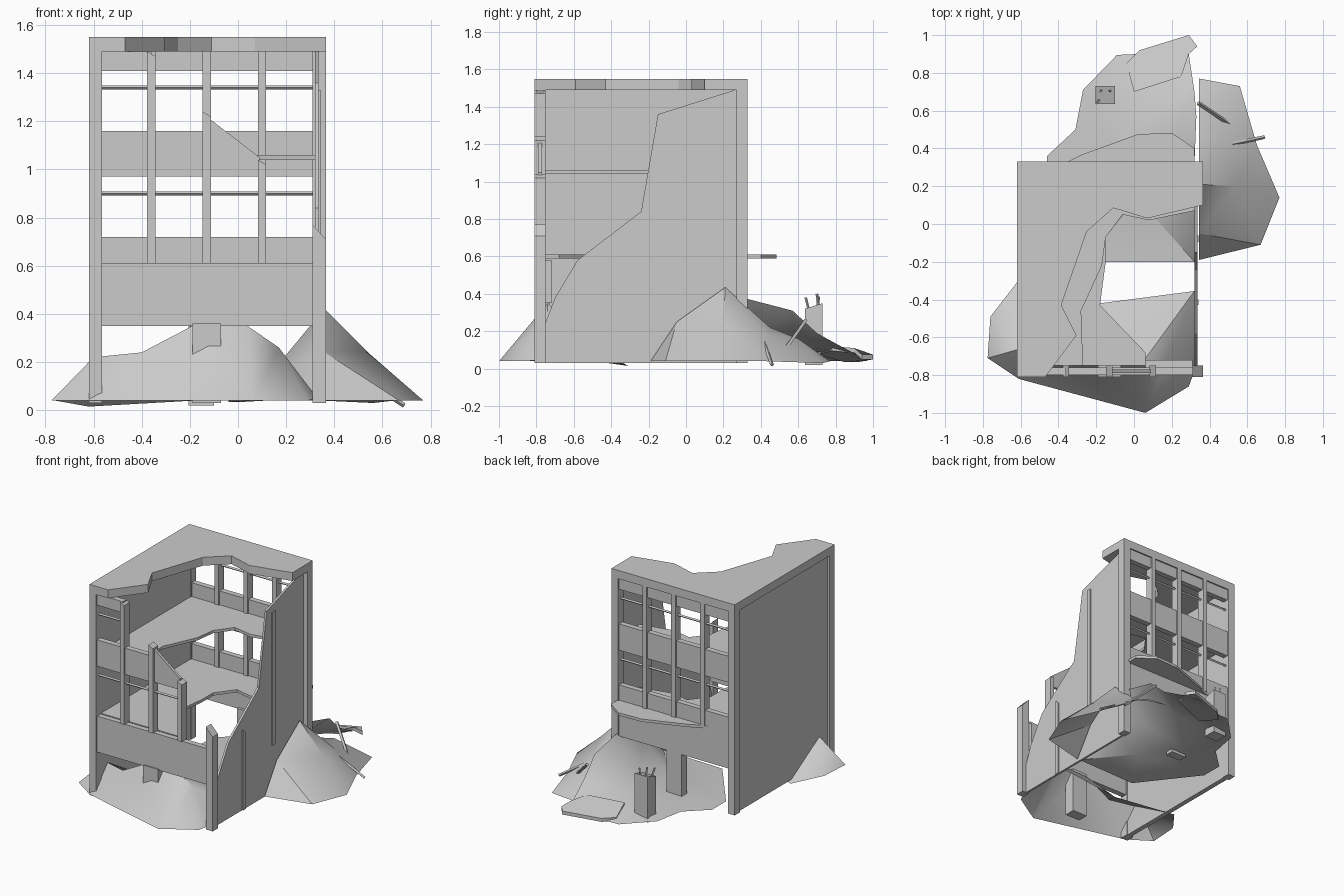
import bpy, bmesh, math
from mathutils import Vector
from mathutils.geometry import delaunay_2d_cdt

if "Cube" in bpy.data.objects:
    bpy.data.objects.remove(bpy.data.objects["Cube"])


def add(name, verts, faces, smooth=False):
    me = bpy.data.meshes.new(name)
    me.from_pydata(verts, [], faces)
    bm = bmesh.new()
    bm.from_mesh(me)
    bmesh.ops.recalc_face_normals(bm, faces=bm.faces)
    bm.to_mesh(me)
    bm.free()
    ob = bpy.data.objects.new(name, me)
    bpy.context.collection.objects.link(ob)
    if smooth:
        bpy.ops.object.select_all(action='DESELECT')
        ob.select_set(True)
        bpy.context.view_layer.objects.active = ob
        bpy.ops.object.shade_smooth_by_angle(angle=math.radians(35))
    return ob


def prism(name, pts, lo, hi, axis='z'):
    """Extrude a 2D outline between lo and hi along the given axis."""
    put = {'z': lambda p, h: (p[0], p[1], h),
           'x': lambda p, h: (h, p[0], p[1]),
           'y': lambda p, h: (p[0], h, p[1])}[axis]
    n = len(pts)
    verts = [put(p, lo) for p in pts] + [put(p, hi) for p in pts]
    faces = [list(range(n)), list(range(n, 2 * n))]
    faces += [[i, (i + 1) % n, (i + 1) % n + n, i + n] for i in range(n)]
    return add(name, verts, faces)


def box(name, x0, x1, y0, y1, z0, z1):
    return prism(name, [(x0, y0), (x1, y0), (x1, y1), (x0, y1)], z0, z1)


def rod(name, a, b, r=0.006):
    a, b = Vector(a), Vector(b)
    d = (b - a).normalized()
    u = d.orthogonal().normalized() * r
    v = d.cross(u)
    ring = [u + v, v - u, -u - v, u - v]
    verts = [a + p for p in ring] + [b + p for p in ring]
    faces = [(0, 1, 2, 3), (4, 5, 6, 7)]
    faces += [(i, (i + 1) % 4, (i + 1) % 4 + 4, i + 4) for i in range(4)]
    return add(name, verts, faces)


def heap(name, rim, inner):
    """Open rubble sheet triangulated over a rim and inner height points."""
    pts = rim + inner
    res = delaunay_2d_cdt([Vector(p[:2]) for p in pts], [],
                          [list(range(len(rim)))], 1, 1e-5)
    verts = [(c.x, c.y, pts[o[0]][2] if o else 0.04)
             for c, o in zip(res[0], res[3])]
    return add(name, verts, [list(f) for f in res[2]], True)


# broken roof and floors
prism('roof', [(-.62, .33), (.365, .33), (.365, .1), (.07, .03), (-.11, .085),
               (-.25, -.04), (-.385, -.43), (-.305, -.59), (-.47, -.81),
               (-.62, -.81)], 1.49, 1.55)
prism('upper_floor', [(-.58, .28), (.32, .28), (.32, .07), (.08, .02), (-.06, .05),
                      (-.15, -.07), (-.17, -.22), (-.28, -.46), (-.27, -.75),
                      (-.58, -.75)], 1.04, 1.06)
prism('lower_floor', [(-.58, .29), (-.35, .33), (-.27, .37), (.02, .475), (.2, .483),
                      (.32, .4), (.32, .08), (.08, .03), (-.05, .06), (-.15, -.07),
                      (-.15, -.2), (-.18, -.43), (.06, -.68), (.06, -.75),
                      (-.58, -.75)], .59, .61)

# corner posts
for n, x in (('left', -.62), ('right', .31)):
    box(n + '_back_post', x, x + .055, .27, .33, .03, 1.49)
box('left_front_post', -.62, -.565, -.81, -.75, .03, 1.49)
prism('right_front_post', [(.31, .03), (.365, .03), (.365, .71), (.31, .77)],
      -.81, -.75, 'y')

# side walls, the right one broken away
box('left_wall', -.605, -.57, -.76, .28, .03, 1.49)
prism('right_wall', [(-.76, .03), (-.75, .25), (-.7, .38), (-.58, .58), (-.24, .84),
                     (-.15, 1.36), (.26, 1.49), (.28, 1.49), (.28, .03)],
      .32, .335, 'x')
box('wall_strip_tall', .33, .342, -.095, -.06, .37, 1.33)
prism('wall_strip_short', [(-.43, .03), (-.4, .03), (-.4, .58), (-.43, .61)],
      .33, .342, 'x')

# back facade bands and mullions
for i, (z0, z1) in enumerate([(.35, .72), (.97, 1.16), (1.41, 1.49)]):
    box('back_band_%d' % i, -.57, .315, .28, .32, z0, z1)
for i, x in enumerate((-.36, -.13, .1)):
    box('back_mullion_%d' % i, x - .017, x + .017, .27, .33, .61, 1.49)

# front facade, stepping down towards the broken corner
box('front_band_low', -.57, .315, -.8, -.76, .35, .61)
box('front_band_mid', -.57, -.13, -.8, -.76, .97, 1.16)
prism('front_band_broken', [(-.13, .97), (.09, .97), (.09, 1.05), (-.13, 1.22)],
      -.79, -.77, 'y')
box('front_band_top', -.57, -.36, -.8, -.76, 1.41, 1.49)
box('front_ledge', .06, .31, -.76, -.72, .35, .58)
for i, (x, top) in enumerate(((-.36, 1.49), (-.13, 1.24), (.1, 1.04))):
    prism('front_mullion_%d' % i,
          [(x - .017, .61), (x + .017, .61), (x + .017, top - .02), (x - .017, top)],
          -.81, -.75, 'y')

# thin window bars
bays = [(-.565, -.377), (-.343, -.147), (-.113, .083), (.117, .31)]
for i, (x0, x1) in enumerate(bays):
    for z in (.9, 1.34):
        rod('back_bar', (x0, .3, z), (x1, .3, z))
        if (z < 1 and i < 3) or i == 0:
            rod('front_bar', (x0, -.78, z), (x1, -.78, z))

# ground columns and broken stub with bars
box('front_column', -.19, -.07, -.81, -.73, .03, .36)
box('back_column', -.19, -.07, .26, .32, .03, .36)
prism('column_stub', [(.635, .02), (.73, .02), (.73, .35), (.635, .32)],
      -.205, -.1, 'x')
for a, b in [((-.18, .66, .3), (-.2, .64, .38)), ((-.17, .71, .3), (-.18, .7, .4)),
             ((-.13, .7, .3), (-.125, .71, .385))]:
    rod('stub_bar', a, b, .005)

# rubble heaps
heap('front_heap',
     [(-.62, -.31, .015), (-.76, -.49, .04), (-.775, -.71, .04), (-.61, -.82, .04),
      (.06, -1, .04), (.29, -.86, .04), (.33, -.75, .05), (.32, -.355, .04),
      (-.18, -.42, .04)],
     [(-.6, -.66, .22), (-.4, -.74, .24), (-.19, -.74, .35), (.04, -.74, .35),
      (.17, -.74, .26)])
heap('right_heap',
     [(.345, -.19, .04), (.67, -.11, .04), (.77, .14, .04), (.65, .42, .04),
      (.56, .73, .03), (.345, .77, .04), (.345, .6, .16), (.345, .45, .22),
      (.345, .21, .435), (.345, -.05, .25)],
     [(.54, .2, .24), (.46, .45, .17)])
heap('back_heap',
     [(-.15, -.2, .04), (.32, -.2, .05), (.32, .05, .24), (.32, .32, .375),
      (.33, .57, .31), (.32, .7, .19), (.29, .9, .08), (.24, .97, .04),
      (.02, .9, .04), (-.09, .895, .04), (-.27, .71, .04), (-.31, .5, .04),
      (-.46, .36, .04), (-.46, .2, .04)],
     [(-.1, .4, .05), (.15, .3, .17), (.12, .6, .12), (.05, .1, .06)])

# fallen slab and loose bars
top = [(0, .7, .1), (.25, .78, .12), (.29, .9, .11), (.335, .94, .075),
       (.29, 1, .075), (.03, .92, .06), (-.04, .85, .06)]
n = len(top)
add('fallen_slab', top + [(x, y, z - .025) for x, y, z in top],
    [list(range(n)), list(range(n, 2 * n))] +
    [[i, (i + 1) % n, (i + 1) % n + n, i + n] for i in range(n)])
rod('loose_bar_a', (.34, .64, .26), (.52, .52, .09), .008)
rod('loose_bar_b', (.41, .4, .2), (.69, .46, .02), .007)
